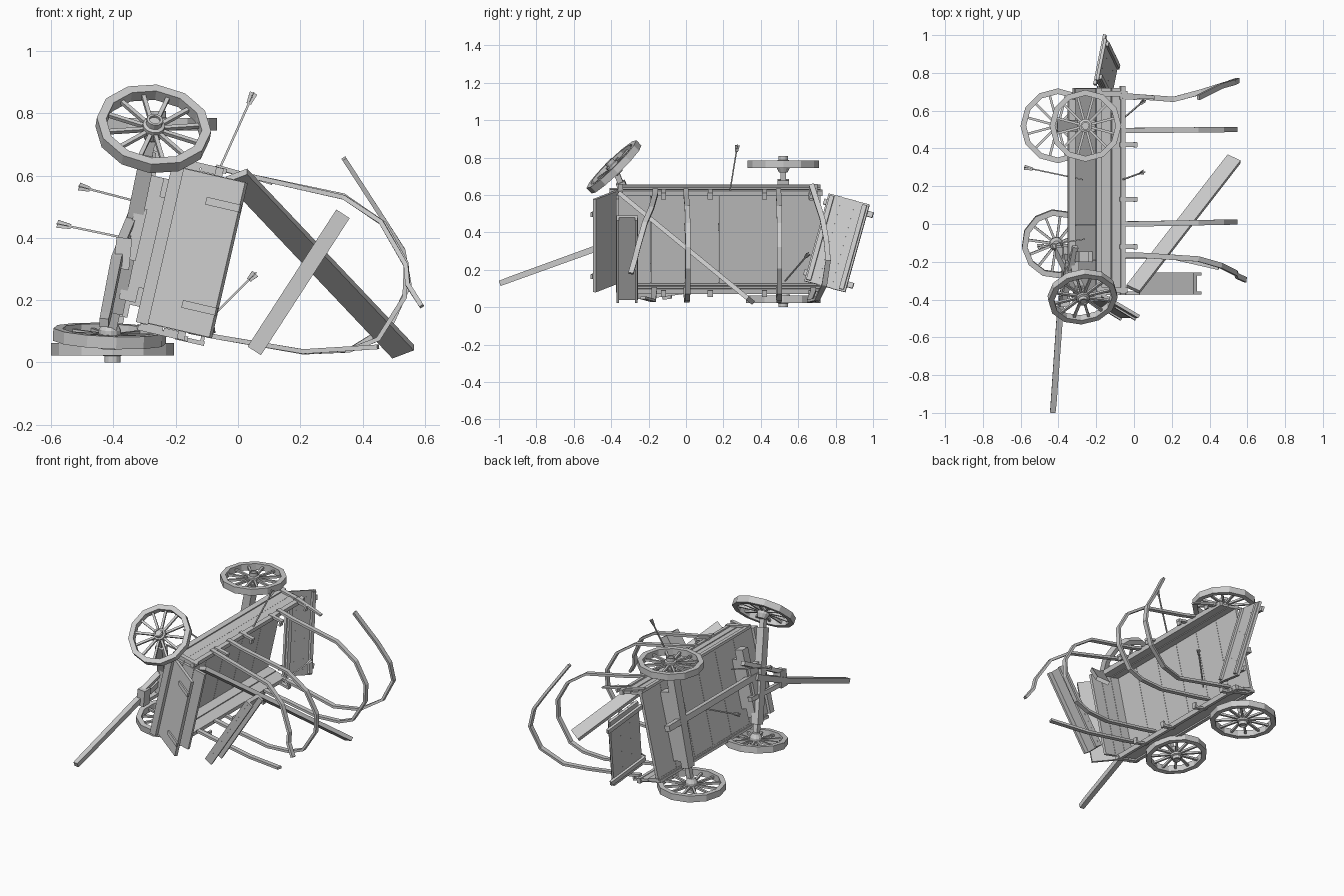
import bpy, bmesh, math
from mathutils import Vector, Matrix

if "Cube" in bpy.data.objects:
    bpy.data.objects.remove(bpy.data.objects["Cube"])

A = math.radians(13)                      # roll of the toppled wagon
UP = Vector((math.cos(A), 0, -math.sin(A)))
WD = Vector((math.sin(A), 0, math.cos(A)))
Y = Vector((0, 1, 0))
O = Vector((-0.255, 0, 0.38))             # centre of the wagon floor


def L(h, y, w):
    """Wagon coordinates (height, length, width) to world."""
    return O + UP * h + Y * y + WD * w


def finish(name, bm):
    bmesh.ops.recalc_face_normals(bm, faces=bm.faces)
    me = bpy.data.meshes.new(name)
    bm.to_mesh(me)
    bm.free()
    ob = bpy.data.objects.new(name, me)
    bpy.context.collection.objects.link(ob)
    return ob


def sweep_into(bm, pts, w, t, side, taper=1.0):
    """Rectangular section w (along side) by t, swept along pts."""
    pts = [Vector(p) for p in pts]
    rings = []
    for i, p in enumerate(pts):
        d = (pts[min(i + 1, len(pts) - 1)] - pts[max(i - 1, 0)]).normalized()
        s = Vector(side)
        s = (s - d * s.dot(d)).normalized()
        n = d.cross(s)
        k = 1 + (taper - 1) * i / (len(pts) - 1)
        rings.append([bm.verts.new(p + s * (a * w * k / 2) + n * (b * t * k / 2))
                      for a, b in ((-1, -1), (1, -1), (1, 1), (-1, 1))])
    for r, q in zip(rings, rings[1:]):
        for j in range(4):
            bm.faces.new((r[j], r[(j + 1) % 4], q[(j + 1) % 4], q[j]))
    bm.faces.new(rings[0])
    bm.faces.new(rings[-1])


def sweep(name, pts, w, t, side, taper=1.0):
    bm = bmesh.new()
    sweep_into(bm, pts, w, t, side, taper)
    return finish(name, bm)


def box(name, h0, h1, y0, y1, w0, w1):
    """Box aligned with the wagon."""
    w, h = (w0 + w1) / 2, (h0 + h1) / 2
    return sweep(name, [L(h, y0, w), L(h, y1, w)], h1 - h0, w1 - w0, UP)


def lathe_into(bm, prof, n, closed):
    """Turn a (radius, z) profile around z with n sides."""
    rings = [[bm.verts.new((r * math.cos(2 * math.pi * k / n), r * math.sin(2 * math.pi * k / n), z))
              for r, z in prof] for k in range(n)]
    m = len(prof)
    for k in range(n):
        a, b = rings[k], rings[(k + 1) % n]
        for j in range(m if closed else m - 1):
            bm.faces.new((a[j], b[j], b[(j + 1) % m], a[(j + 1) % m]))
    if not closed:
        bm.faces.new([r[0] for r in rings])
        bm.faces.new([r[-1] for r in rings])


def wheel(name, c, axis, r):
    bm = bmesh.new()
    lathe_into(bm, [(r, -.02), (r, .02), (r - .03, .02), (r - .03, -.02)], 12, True)
    lathe_into(bm, [(.022, -.045), (.036, -.02), (.036, .018), (.026, .022),
                    (.026, .042), (.018, .042), (.018, .034)], 12, False)
    for k in range(12):
        a = 2 * math.pi * (k + .5) / 12
        d = Vector((math.cos(a), math.sin(a), 0))
        sweep_into(bm, [d * .025, d * (r - .02)], .013, .013, (0, 0, 1))
    q = Vector((0, 0, 1)).rotation_difference(Vector(axis).normalized())
    bm.transform(Matrix.Translation(c) @ q.to_matrix().to_4x4())
    return finish(name, bm)


# Wheels
wheel("rear_wheel_upper", (-.257, .52, .765), (0, 0, 1), .19)
wheel("rear_wheel_lower", (-.403, .52, .042), (0, 0, -1), .198)
wheel("front_wheel_upper", (-.272, -.385, .75), (.12, -.69, .71), .185)
wheel("front_wheel_lower", (-.412, -.105, .085), (-.04, .12, -.98), .183)

# Axles, bolsters and running gear
rl, ru = Vector((-.403, .52, .03)), Vector((-.257, .52, .77))
fl, fu = Vector((-.412, -.105, .07)), Vector((-.272, -.385, .75))
sweep("rear_axle", [rl, ru], .03, .03, Y)
sweep("rear_axle_beam", [rl.lerp(ru, .16), rl.lerp(ru, .88)], .06, .05, Y)
sweep("front_axle", [fl, fu], .03, .03, Y)
sweep("front_axle_beam", [fl.lerp(fu, .14), fl.lerp(fu, .88)], .05, .05, Y)
box("rear_bolster", -.06, .002, .49, .55, -.21, .21)
box("front_bolster", -.085, -.03, -.2, -.145, -.2, .21)
box("front_floor_cleat", -.03, .002, -.2, -.145, -.15, .15)
sweep("reach_pole", [L(-.085, -.27, .03), L(-.085, .66, .03)], .035, .035, UP)
sweep("front_hound", [L(-.09, -.12, .14), (-.375, -.42, .385)], .03, .025, UP)
sweep("front_hound", [L(-.09, -.12, -.08), (-.375, -.42, .315)], .03, .025, UP)
box("turntable_plate", -.10, -.06, -.30, -.16, -.07, .1)

# Tongue
sweep("tongue", [(-.345, -.2, .43), (-.39, -.45, .325), (-.425, -.94, .148), (-.43, -.995, .127)],
      .036, .036, (1, 0, 0), .8)
sweep("tongue_yoke", [(-.375, -.41, .30), (-.365, -.41, .40)], .06, .05, Y)

# Floor: boards laid across the wagon
for k in range(6):
    y = -.37 + k * .1817
    box("floor_board", .002, .02, y, y + .18, -.262, .262)

# Low side walls with rails, staves and bow staples
for s in (-1, 1):
    def side(name, h0, h1, y0, y1, a, b):
        return box(name, h0, h1, y0, y1, *sorted((s * a, s * b)))
    side("side_board_low", 0, .075, -.36, .72, .255, .272)
    side("side_board_high", .078, .15, -.36, .72, .258, .275)
    side("side_sill", -.008, .022, -.35, .72, .265, .28)
    side("side_top_rail", .125, .15, -.37, .73, .255, .283)
    for y in (-.35, .69):
        side("side_stave", -.005, .16, y - .014, y + .014, .268, .284)
    for y in (.67, .42, .13, -.12):
        side("bow_staple", .12, .215, y - .012, y + .012, .272, .286)
        side("bow_staple_hook", .2, .212, y - .014, y + .014, .25, .286)

# Front wall and sloped footboard
for k in range(3):
    box("front_board", .005 + k * .077, .08 + k * .077, -.375, -.357, -.257, .257)
for k in range(3):
    f = (k + .5) / 3
    sweep("footboard_plank", [L(.03 + .2 * f, -.375 - .115 * f, w) for w in (-.255, .255)],
          .078, .018, UP * .2 - Y * .115)
for w in (-.17, .17):
    sweep("front_strap", [L(.12, -.44, w), L(.23, -.505, w)], .025, .012, WD)
box("front_cross_beam", -.015, .025, -.41, -.37, -.26, .26)

# Tailgate hanging open at the back
T = Vector((-.165, .695, .375))
H, W = Vector((.05, .25, -.07)), Vector((-.06, .125, .45))
N = H.cross(W).normalized()
for k in range(3):
    c = T + H * (.16 + .29 * k)
    sweep("tailgate_board", [c - W * .52, c + W * .52], .0765, .016, H)
for s in (-.42, .42):
    sweep("tailgate_batten", [T + W * s - H * .05 - N * .014, T + W * s + H * 1.0 - N * .014], .03, .016, W)
for f in (.1, .8):
    c = T + H * f + N * .014
    sweep("tailgate_rail", [c - W * .5, c + W * .5], .025, .014, H)

# Canopy bows: two whole, two snapped
arch = [(-.07, .628), (.03, .60), (.34, .535), (.47, .445), (.54, .32), (.535, .21),
        (.45, .075), (.36, .04), (.21, .033), (-.07, .082), (-.16, .10)]
for y0, y1 in ((.495, .50), (.0, .01)):
    sweep("canopy_bow", [(x, y0 + (y1 - y0) * max(x, 0) * 2, z) for x, z in arch], .028, .015, Y)
sweep("snapped_bow_rear", [(-.16, .68, .10), (-.07, .68, .082), (.21, .66, .033), (.36, .70, .04),
      (.49, .74, .12), (.55, .76, .25), (.53, .75, .36), (.46, .73, .47), (.34, .67, .655)], .028, .015, Y)
sweep("snapped_bow_rear_stub", [(-.07, .68, .628), (.03, .675, .60), (.11, .67, .575)], .028, .015, Y, .7)
sweep("snapped_bow_front", [(-.07, -.165, .628), (.03, -.165, .60), (.34, -.185, .53), (.46, -.22, .45),
      (.54, -.26, .31), (.545, -.275, .25), (.59, -.295, .18)], .028, .015, Y)
sweep("snapped_bow_front_stub", [(-.16, -.17, .10), (-.07, -.17, .082), (.21, -.175, .035),
      (.45, -.23, .05)], .028, .015, Y)

# Loose plank and thrown-out bench seat
sweep("loose_plank", [(-.005, -.345, .60), (.53, .345, .035)], .08, .024, (1, 0, 0))
a, b = Vector((.04, -.315, .045)), Vector((.325, -.315, .485))
n = (b - a).cross(Y).normalized()
sweep("bench_seat", [a, b], .115, .022, Y)
for s in (-1, 1):
    off = Y * (.05 * s) - n * .015
    sweep("bench_lip", [a + off, b + off], .014, .05, Y)

# Arrows stuck in the wreck
for tail, head in (((-.58, .30, .445), (-.27, .235, .38)), ((-.51, -.12, .565), (-.26, -.08, .50)),
                   ((.05, .275, .865), (-.06, .235, .62)), ((.055, .655, .285), (-.09, .53, .14))):
    t, h = Vector(tail), Vector(head)
    bm = bmesh.new()
    sweep_into(bm, [t, h], .007, .007, Y)
    for s in (Y, (h - t).cross(Y)):
        sweep_into(bm, [t, t.lerp(h, .14)], .026, .004, s, .6)
    finish("arrow", bm)
